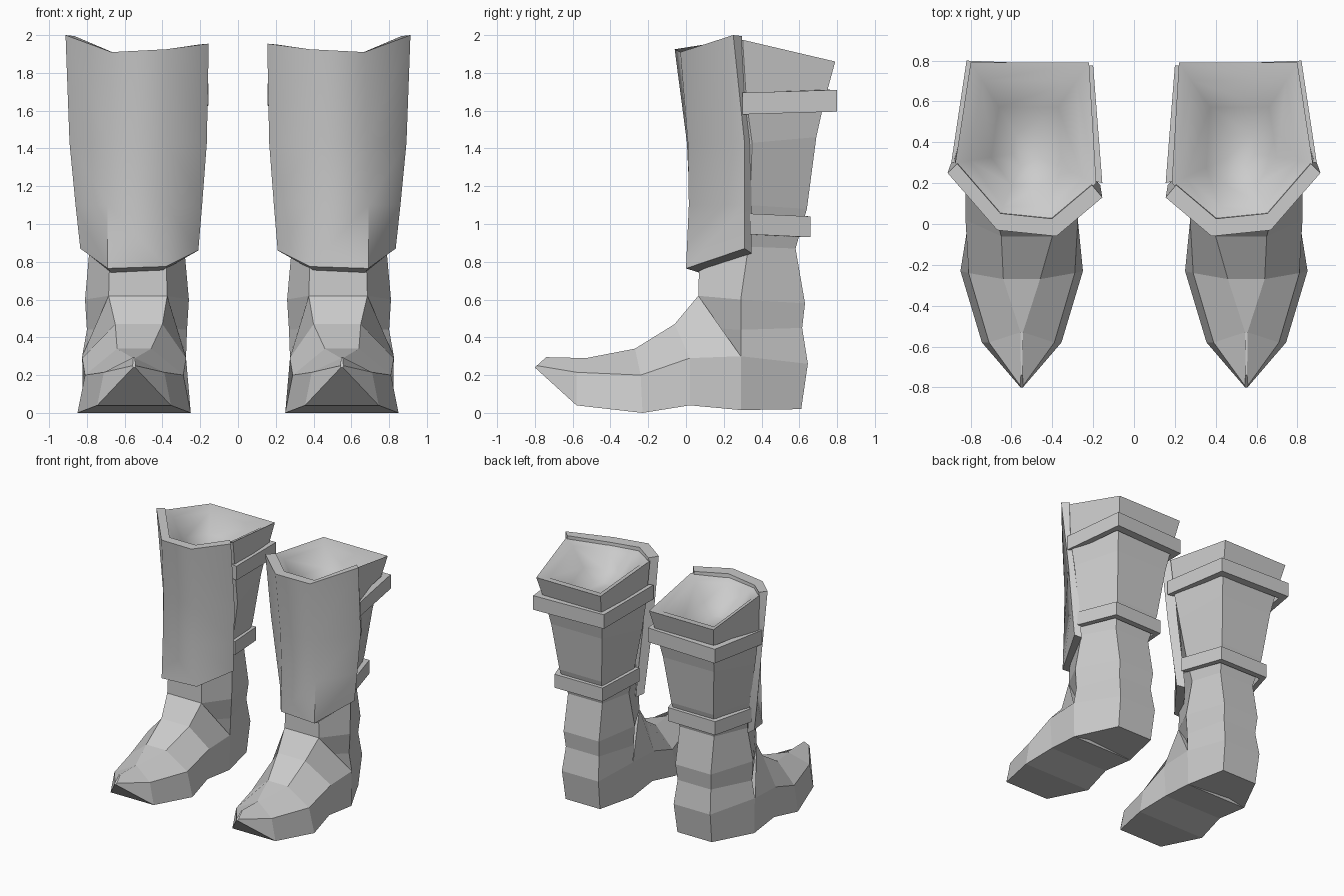
import bpy
import bmesh
from math import radians
from mathutils import Vector

cube = bpy.data.objects.get("Cube")
if cube:
    bpy.data.objects.remove(cube, do_unlink=True)

GREY = (0.6, 0.6, 0.6, 1)
mat = bpy.data.materials.new("plain_grey")
mat.use_nodes = True
mat.diffuse_color = GREY
mat.node_tree.nodes["Principled BSDF"].inputs["Base Color"].default_value = GREY

CX = 0.55               # middle of the foot
LEG = (0.53, 0.535, 0.505)  # middle of the leg's front, sides and back


def section(a, b, c, centres=(CX, CX, CX), skew=0.0):
    """Six-point ring from three (y, z, half width) pairs.
    Skew moves the inner side point forward and a little down."""
    pairs = list(zip((a, b, c), centres))
    inner = [Vector((m - w, y, z)) for (y, z, w), m in pairs]
    outer = [Vector((m + w, y, z)) for (y, z, w), m in reversed(pairs)]
    inner[1] += Vector((0, -skew, -0.4 * skew))
    return inner + outer


def loft(name, rings, cap_start=True, cap_end=True, smooth=None):
    """Skin closed rings and mirror the part to make the pair."""
    bm = bmesh.new()
    loops = [[bm.verts.new(p) for p in ring] for ring in rings]
    n = len(loops[0])
    for r0, r1 in zip(loops, loops[1:]):
        for i in range(n):
            j = (i + 1) % n
            bm.faces.new((r0[i], r0[j], r1[j], r1[i]))
    if cap_start:
        bm.faces.new(loops[0])
    if cap_end:
        bm.faces.new(loops[-1])
    bmesh.ops.recalc_face_normals(bm, faces=bm.faces)
    mesh = bpy.data.meshes.new(name)
    bm.to_mesh(mesh)
    bm.free()
    mesh.materials.append(mat)
    obj = bpy.data.objects.new(name, mesh)
    bpy.context.collection.objects.link(obj)
    if smooth:
        bpy.ops.object.select_all(action="DESELECT")
        obj.select_set(True)
        bpy.context.view_layer.objects.active = obj
        bpy.ops.object.shade_smooth_by_angle(angle=radians(smooth))
    mirror = obj.modifiers.new("pair", "MIRROR")
    mirror.use_mirror_merge = False


def thick(points, centre, amount, drop=0.0):
    """Turn an open strip into a closed ring by adding an inner copy."""
    outer = [Vector(p) for p in points]
    inner = [p.lerp(Vector((*centre, p.z)), amount) - Vector((0, 0, drop))
             for p in reversed(outer)]
    return outer + inner


# Foot: sole, side ridge and top line, from toe to ankle
loft("foot", [
    section((-0.80, 0.24, 0.006), (-0.79, 0.25, 0.008), (-0.74, 0.295, 0.004)),
    section((-0.58, 0.04, 0.195), (-0.58, 0.215, 0.16), (-0.53, 0.29, 0.006)),
    section((-0.23, 0.0, 0.30), (-0.24, 0.20, 0.26), (-0.27, 0.34, 0.09)),
    section((0.02, 0.04, 0.26), (0.02, 0.29, 0.275), (-0.06, 0.47, 0.125),
            (CX, CX, 0.525)),
    section((0.29, 0.015, 0.27), (0.29, 0.30, 0.275), (0.065, 0.62, 0.155),
            (CX, CX, 0.53)),
])

# Leg and heel: front, side and back lines, from sole to rim
FOOT_LEG = (0.53, CX, 0.505)
top = section((0.02, 1.895, 0.14), (0.30, 1.975, 0.345), (0.79, 1.86, 0.29),
              (0.53, 0.53, 0.51), 0.1)
loft("leg", [
    section((0.2, 0.05, 0.15), (0.29, 0.015, 0.27), (0.61, 0.02, 0.155), FOOT_LEG),
    section((0.2, 0.30, 0.13), (0.29, 0.30, 0.275), (0.645, 0.26, 0.165), FOOT_LEG),
    section((0.13, 0.45, 0.13), (0.29, 0.44, 0.265), (0.615, 0.45, 0.15), LEG),
    section((0.065, 0.62, 0.155), (0.29, 0.60, 0.275), (0.63, 0.58, 0.16), LEG),
    section((0.07, 0.80, 0.15), (0.33, 0.88, 0.25), (0.58, 0.87, 0.155), LEG),
    section((0.1, 1.1, 0.14), (0.34, 1.1, 0.28), (0.64, 1.08, 0.19), LEG, 0.04),
    section((0.1, 1.45, 0.14), (0.35, 1.43, 0.335), (0.69, 1.46, 0.23), LEG, 0.07),
    section((0.08, 1.65, 0.14), (0.32, 1.65, 0.345), (0.73, 1.64, 0.255), LEG, 0.08),
    top,
], cap_end=False)


# Lining: rim and shallow hollow inside the leg
def shrink(ring, factor, drop):
    mid = sum(ring, Vector()) / len(ring) - Vector((0, 0, drop))
    return [mid + (p - sum(ring, Vector()) / len(ring)) * factor for p in ring]


loft("lining", [top, shrink(top, 0.8, 0.03), shrink(top, 0.5, 0.15),
                shrink(top, 0.2, 0.21)], cap_start=False, smooth=60)

# Shin guard: wraps the front, from lower edge to upper edge
guard = [
    [(0.21, 0.24, 0.86), (0.38, 0.01, 0.775), (0.69, 0.0, 0.765), (0.835, 0.31, 0.87)],
    [(0.19, 0.22, 1.1), (0.38, 0.02, 1.1), (0.69, 0.015, 1.1), (0.86, 0.31, 1.1)],
    [(0.165, 0.19, 1.43), (0.38, 0.005, 1.43), (0.68, 0.01, 1.43), (0.892, 0.31, 1.43)],
    [(0.155, 0.13, 1.955), (0.38, -0.06, 1.925), (0.67, -0.03, 1.91), (0.913, 0.25, 2.0)],
]
loft("shin_guard", [thick(row, (CX, 0.6), 0.13, drop)
                    for row, drop in zip(guard, (0.025, 0, 0, 0.005))], smooth=60)


# Straps: bands around the back of the leg
def strap(name, path, height):
    rings = [thick([(x, y, z + rise) for x, y, z in path], (0.52, 0.3), 0.13)
             for rise in (0, height)]
    loft(name, rings)


strap("upper_strap", [(0.155, 0.2, 1.63), (0.2, 0.775, 1.595),
                      (0.82, 0.8, 1.595), (0.895, 0.30, 1.58)], 0.115)
strap("lower_strap", [(0.225, 0.28, 0.97), (0.295, 0.655, 0.93),
                      (0.725, 0.66, 0.93), (0.83, 0.34, 0.945)], 0.11)
